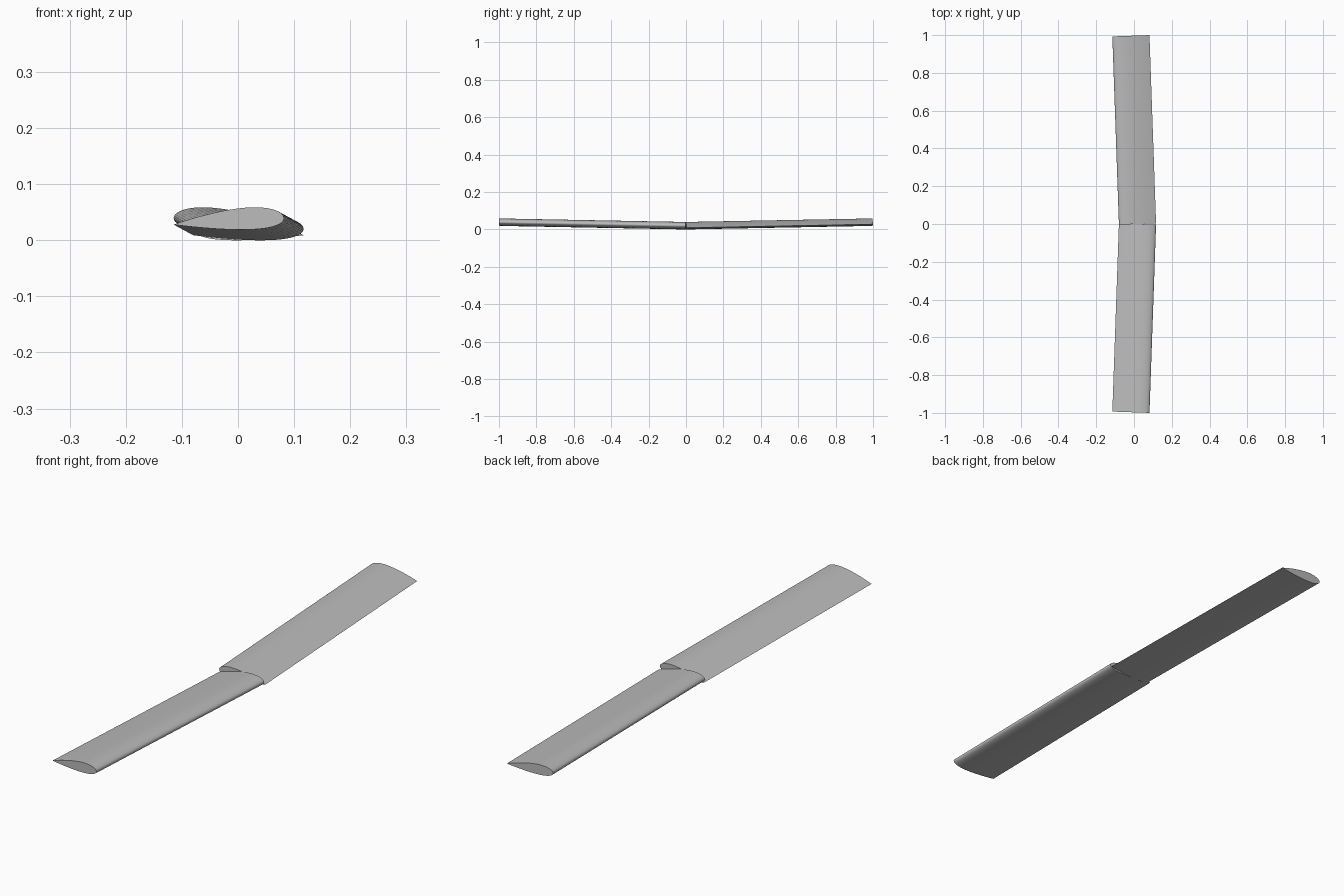
import bpy, bmesh, math
from mathutils import Vector

cube = bpy.data.objects.get("Cube")
if cube:
    bpy.data.objects.remove(cube, do_unlink=True)

grey = bpy.data.materials.new("light_grey")
grey.use_nodes = True
colour = (0.5, 0.5, 0.5, 1)
grey.diffuse_color = colour
grey.node_tree.nodes["Principled BSDF"].inputs["Base Color"].default_value = colour

CHORD, THICK, CAMBER, PEAK = 0.197, 0.2, 0.014, 0.4
PITCH = math.radians(3.5)
SWEEP, RISE, SPAN = 0.035, 0.019, 0.9965
STEPS = 28


def airfoil():
    """Closed section: distance towards the nose from mid chord, and height."""
    def point(f, side):
        half = 5 * THICK * (0.2969 * math.sqrt(f) - 0.126 * f - 0.3516 * f**2
                            + 0.2843 * f**3 - 0.1036 * f**4)
        span = PEAK if f < PEAK else 1 - PEAK
        mean = CAMBER * (1 - ((f - PEAK) / span) ** 2)
        u, w = (0.5 - f) * CHORD, (mean + side * half) * CHORD
        return (u * math.cos(PITCH) - w * math.sin(PITCH),
                u * math.sin(PITCH) + w * math.cos(PITCH))
    spread = [(1 - math.cos(math.pi * i / STEPS)) / 2 for i in range(STEPS + 1)]
    return ([point(f, 1) for f in reversed(spread)]
            + [point(f, -1) for f in spread[1:-1]])


def blade(name, side):
    """Sweep the section outwards; side is -1 for front and 1 for back."""
    across = Vector((1, SWEEP * side, 0)) * -side
    out = Vector((-SWEEP, side, RISE)) * SPAN
    root = Vector((0.0185, 0, 0.015))
    bm = bmesh.new()
    rings = [[bm.verts.new(root + out * t + across * u + Vector((0, 0, w)))
              for u, w in airfoil()] for t in (0, 1)]
    n = len(rings[0])
    for ring in rings:
        bm.faces.new(ring)
    for i in range(n):
        j = (i + 1) % n
        bm.faces.new((rings[0][i], rings[0][j], rings[1][j], rings[1][i]))
    bmesh.ops.recalc_face_normals(bm, faces=bm.faces)
    mesh = bpy.data.meshes.new(name)
    bm.to_mesh(mesh)
    bm.free()
    mesh.materials.append(grey)
    obj = bpy.data.objects.new(name, mesh)
    bpy.context.collection.objects.link(obj)
    bpy.ops.object.select_all(action="DESELECT")
    obj.select_set(True)
    bpy.context.view_layer.objects.active = obj
    bpy.ops.object.shade_smooth_by_angle(angle=math.radians(40))


blade("front_blade", -1)
blade("back_blade", 1)
